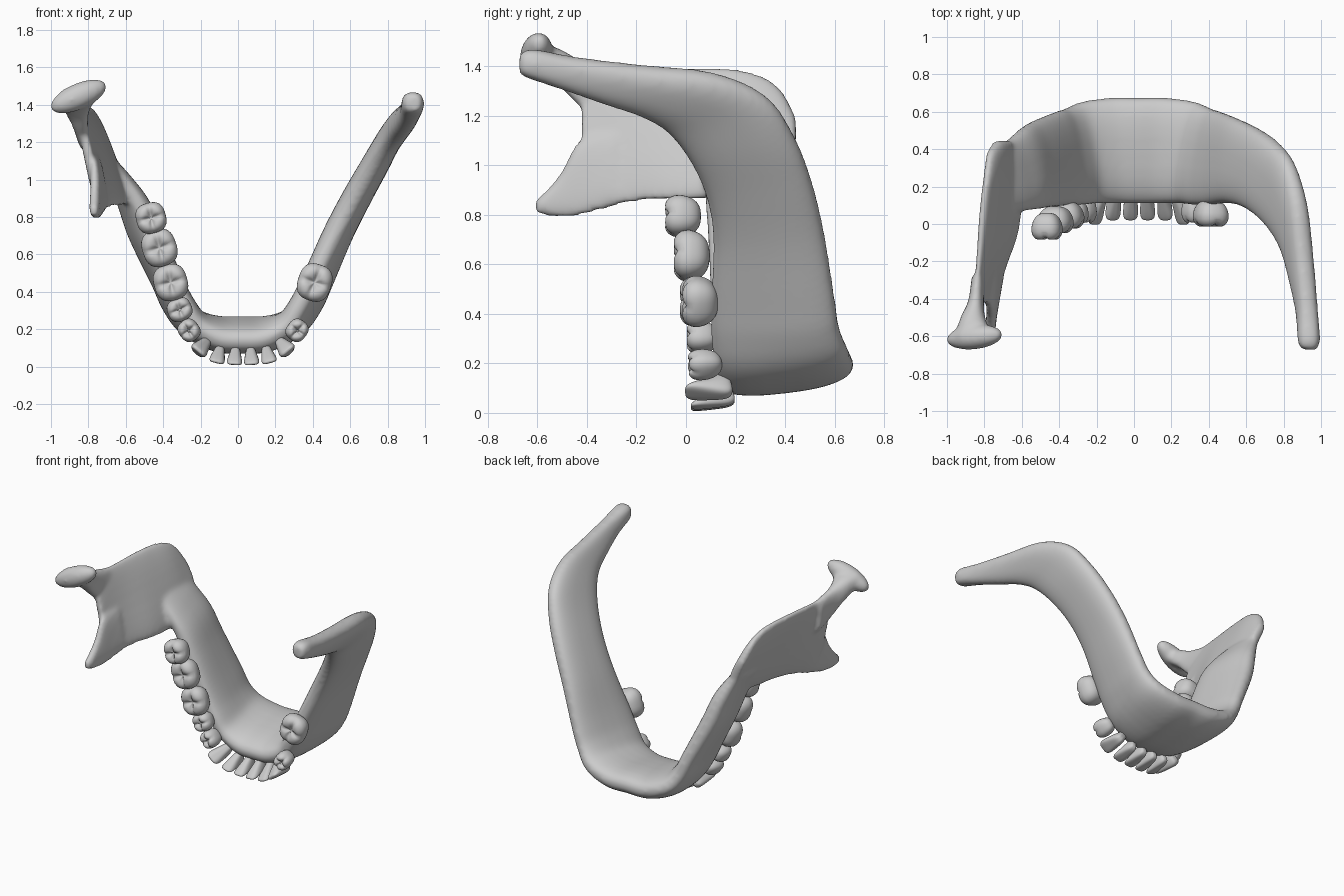
import bpy, bmesh, math
from mathutils import Vector, Matrix

if "Cube" in bpy.data.objects:
    bpy.data.objects.remove(bpy.data.objects["Cube"])

def spread(keys, steps=5):
    """Catmull-Rom interpolation of (a, b, thickness) sections."""
    k = [list(a) + list(b) + [t] for a, b, t in keys]
    out = []
    for i in range(len(k) - 1):
        p0, p1, p2, p3 = k[max(i - 1, 0)], k[i], k[i + 1], k[min(i + 2, len(k) - 1)]
        for s in range(steps):
            t = s / steps
            out.append([.5 * (2 * q1 + (q2 - q0) * t + (2 * q0 - 5 * q1 + 4 * q2 - q3) * t * t
                        + (3 * q1 - q0 - 3 * q2 + q3) * t ** 3)
                        for q0, q1, q2, q3 in zip(p0, p1, p2, p3)])
    return out + [k[-1]]

def loft(bm, keys, n=28, power=.8):
    """Skin rounded sections running from edge a to edge b."""
    secs = spread(keys)
    cen = [(Vector(s[:3]) + Vector(s[3:6])) / 2 for s in secs]
    rings = []
    for i, s in enumerate(secs):
        u = (Vector(s[3:6]) - Vector(s[:3])) / 2
        tan = cen[min(i + 1, len(cen) - 1)] - cen[max(i - 1, 0)]
        w = u.cross(tan).normalized() * max(s[6], .02) / 2
        ring = []
        for j in range(n):
            an = 2 * math.pi * j / n
            c, d = math.cos(an), math.sin(an)
            ring.append(bm.verts.new(cen[i] + u * math.copysign(abs(c) ** power, c)
                                     + w * math.copysign(abs(d) ** power, d)))
        rings.append(ring)
    for r, q in zip(rings, rings[1:]):
        for j in range(n):
            bm.faces.new((r[j], r[(j + 1) % n], q[(j + 1) % n], q[j]))
    bm.faces.new(rings[0][::-1])
    bm.faces.new(rings[-1])

def finish(name, bm):
    bmesh.ops.recalc_face_normals(bm, faces=bm.faces)
    me = bpy.data.meshes.new(name)
    bm.to_mesh(me)
    bm.free()
    for p in me.polygons:
        p.use_smooth = True
    ob = bpy.data.objects.new(name, me)
    bpy.context.collection.objects.link(ob)
    return ob

# Half of the front arch, shared by both sides
arch = [((.14, .11, .145), (.17, .675, .205), .18),
        ((.25, .11, .21), (.32, .655, .25), .165),
        ((.32, .10, .32), (.405, .62, .34), .155),
        ((.39, .10, .46), (.465, .60, .47), .15)]
# Simplified right arm tapering to a round tip
arm = [((.51, .11, .70), (.56, .56, .72), .155),
       ((.61, .08, .88), (.66, .51, .93), .155),
       ((.70, .01, 1.03), (.755, .44, 1.11), .15),
       ((.77, -.08, 1.14), (.835, .33, 1.27), .14),
       ((.82, -.18, 1.20), (.895, .12, 1.365), .135),
       ((.865, -.33, 1.25), (.925, -.18, 1.40), .125),
       ((.905, -.48, 1.30), (.94, -.44, 1.435), .115),
       ((.935, -.62, 1.345), (.935, -.62, 1.47), .12),
       ((.935, -.672, 1.365), (.935, -.672, 1.45), .08)]
left_body = [((-.44, .09, .68), (-.54, .55, .72), .16),
             ((-.51, .08, .84), (-.60, .51, .89), .15),
             ((-.58, .07, .95), (-.66, .46, 1.02), .115),
             ((-.66, .07, 1.05), (-.71, .43, 1.11), .085)]
left = lambda p: (.045 - p[0], p[1], p[2])
jaw = bmesh.new()
loft(jaw, [*reversed(arm), *reversed(arch), ((.02, .11, .135), (.02, .675, .205), .18),
           *[(left(a), left(b), t) for a, b, t in arch], *left_body])
# Left ramus plate
loft(jaw, [((-.66, .445, 1.05), (-.74, .445, 1.19), .06),
           ((-.64, .38, .98), (-.775, .38, 1.31), .075),
           ((-.62, .27, .92), (-.79, .27, 1.375), .08),
           ((-.61, .12, .87), (-.81, .12, 1.395), .08),
           ((-.63, -.05, .86), (-.825, -.05, 1.395), .075),
           ((-.69, -.22, .85), (-.835, -.22, 1.39), .065),
           ((-.73, -.35, .82), (-.845, -.35, 1.385), .06),
           ((-.745, -.42, .90), (-.84, -.42, 1.30), .05)])
# Coronoid process
loft(jaw, [((-.71, -.28, .84), (-.76, -.28, 1.14), .055),
           ((-.74, -.43, .795), (-.77, -.43, 1.10), .055),
           ((-.755, -.5, .79), (-.77, -.5, .98), .055),
           ((-.765, -.56, .795), (-.77, -.56, .905), .055),
           ((-.77, -.61, .81), (-.77, -.61, .86), .045)])
# Condyle neck and head
loft(jaw, [((-.82, -.28, 1.15), (-.84, -.28, 1.39), .07),
           ((-.84, -.42, 1.23), (-.85, -.42, 1.425), .085),
           ((-.86, -.51, 1.32), (-.86, -.51, 1.47), .14),
           ((-.86, -.60, 1.385), (-.86, -.60, 1.50), .2)])
bmesh.ops.create_uvsphere(jaw, u_segments=32, v_segments=16, radius=1,
    matrix=Matrix.Translation((-.853, -.605, 1.445)) @ Matrix.Rotation(-.42, 4, 'Y')
    @ Matrix.Rotation(.1, 4, 'Z') @ Matrix.Diagonal((.165, .066, .07, 1)))
jawbone = finish("jawbone", jaw)
rm = jawbone.modifiers.new("fuse", 'REMESH')
rm.mode, rm.voxel_size, rm.use_smooth_shade = 'VOXEL', .014, True
sm = jawbone.modifiers.new("soften", 'SMOOTH')
sm.factor, sm.iterations = .5, 10

def tooth(name, loc, size, yaw=0, tilt=0, chewing=True):
    """Crown pointing to -y; chewing teeth get cusps and crossing grooves."""
    bm = bmesh.new()
    bmesh.ops.create_uvsphere(bm, u_segments=32, v_segments=24, radius=1,
                              matrix=Matrix.Rotation(math.pi / 2, 4, 'X'))
    m = (Matrix.Translation(loc) @ Matrix.Rotation(yaw, 4, 'Y')
         @ Matrix.Rotation(tilt, 4, 'X') @ Matrix.Diagonal((*size, 1)))
    for v in bm.verts:
        x, y, z = v.co
        e = 2.7 if chewing else 3.5
        x, y, z = v.co / (abs(x) ** e + abs(y) ** e + abs(z) ** e) ** (1 / e)
        if chewing:
            if y < -.3:
                r2 = x * x + z * z
                groove = max(math.exp(-(7 * x) ** 2), math.exp(-(7 * (z + .1 * x)) ** 2))
                y += .35 * math.exp(-3 * r2) + .2 * groove * (1 - .4 * r2)
            k = 1 - .16 * max(y, 0) - .12 * max(-y - .4, 0)
            x, z = x * k, z * k
        else:
            # broad thin cutting edge, narrow thick inner neck
            x *= (.82 - .18 * y) * (1 - .3 * max(z, 0))
            z *= .62 + .4 * y
        v.co = m @ Vector((x, y, z))
    finish(name, bm)

# Incisors and canines, both sides of a slightly shifted midline
mid = .027
for side, label in ((-1, "left"), (1, "right")):
    tooth(label + "_central_incisor", (mid + side * .044, .105, .047), (.045, .09, .055), -side * .08, .36, False)
    tooth(label + "_lateral_incisor", (mid + side * .134, .105, .055), (.046, .09, .055), -side * .25, .34, False)
    tooth(label + "_canine", (mid + side * .225, .09, .1), (.054, .095, .066), -side * .7, .2, False)
    tooth(label + "_first_premolar", (mid + side * .288, .07, .195), (.06, .075, .055), -side * .9, .1)
# Remaining back teeth
tooth("left_second_premolar", (-.312, .06, .305), (.062, .07, .066), 1.15)
tooth("left_first_molar", (-.36, .04, .45), (.097, .08, .09), 1.3)
tooth("left_second_molar", (-.42, .015, .635), (.1, .08, .092), 1.25)
tooth("left_third_molar", (-.465, -.02, .795), (.082, .08, .08), 1.3)
tooth("right_first_molar", (.41, .05, .45), (.1, .08, .09), -1.25)
